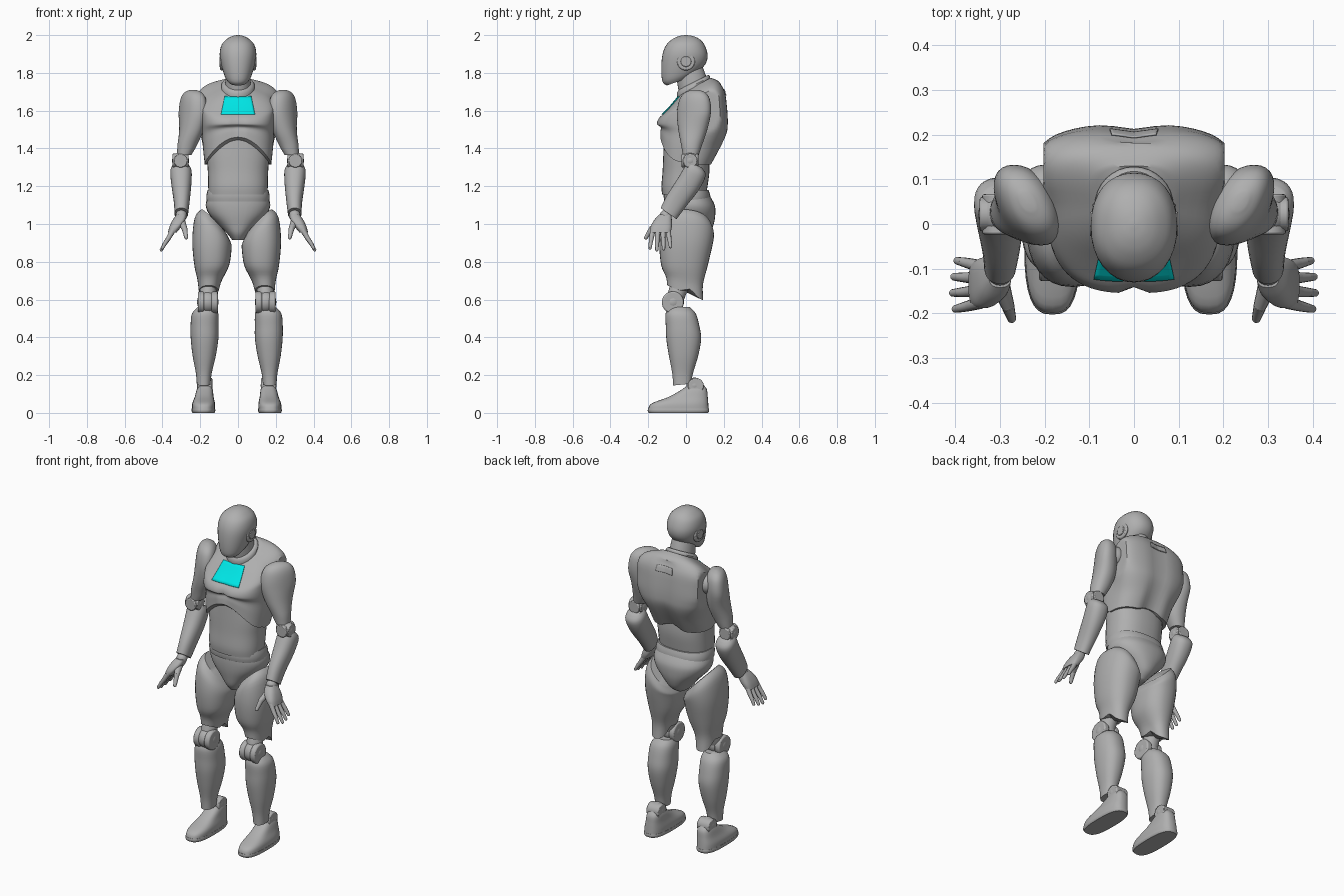
import bpy, bmesh, math
from mathutils import Vector, Matrix
from mathutils.bvhtree import BVHTree

if "Cube" in bpy.data.objects:
    bpy.data.objects.remove(bpy.data.objects["Cube"])


def material(name, colour):
    mat = bpy.data.materials.new(name)
    mat.use_nodes = True
    mat.diffuse_color = colour
    mat.node_tree.nodes["Principled BSDF"].inputs["Base Color"].default_value = colour
    return mat


GREY = material("body grey", (.43, .43, .43, 1))
CYAN = material("chest cyan", (0, .8, .8, 1))
parts = []


def finish(name, bm, pair=False, mat=GREY):
    """Turn a bmesh into an object, mirrored to the other side if it is a pair."""
    bmesh.ops.recalc_face_normals(bm, faces=bm.faces)
    mesh = bpy.data.meshes.new(name)
    bm.to_mesh(mesh)
    bm.free()
    mesh.materials.append(mat)
    obj = bpy.data.objects.new(name, mesh)
    bpy.context.collection.objects.link(obj)
    if pair:
        obj.modifiers.new("Mirror", "MIRROR").use_mirror_merge = False
    parts.append(obj)
    return obj


def spline(rings, steps):
    """Catmull-Rom interpolation between the given rings."""
    rows = [Vector(tuple(r) + (0,) * (7 - len(r))) for r in rings]
    rows = [rows[0]] + rows + [rows[-1]]
    out = []
    for a, b, c, d in zip(rows, rows[1:], rows[2:], rows[3:]):
        for i in range(steps):
            t = i / steps
            out.append(b + (c - a) * t / 2 + (a * 2 - b * 5 + c * 4 - d) * t * t / 2
                       + (b * 3 - a - c * 3 + d) * t ** 3 / 2)
    return out + [rows[-1]]


def loft(name, rings, pair=False, power=2, sides=32, steps=4, shape=None):
    """Skin rings of (z, x, y, x radius, y radius, slope along y, slope along x)."""
    bm = bmesh.new()
    loops = []
    for z, x, y, rx, ry, slope_y, slope_x in spline(rings, steps):
        loop = []
        for i in range(sides):
            angle = math.tau * i / sides
            c, s = math.cos(angle), math.sin(angle)
            dx = rx * math.copysign(abs(c) ** (2 / power), c)
            dy = ry * math.copysign(abs(s) ** (2 / power), s)
            co = Vector((x + dx, y + dy, z + dy * slope_y + dx * slope_x))
            loop.append(bm.verts.new(shape(co) if shape else co))
        loops.append(loop)
    for low, high in zip(loops, loops[1:]):
        for i in range(sides):
            j = (i + 1) % sides
            bm.faces.new((low[i], low[j], high[j], high[i]))
    for loop in (loops[0], loops[-1]):
        centre = bm.verts.new(sum((v.co for v in loop), Vector()) / sides)
        for i in range(sides):
            bm.faces.new((loop[i], loop[(i + 1) % sides], centre))
    return finish(name, bm, pair)


def ball(name, centre, radius):
    bm = bmesh.new()
    bmesh.ops.create_uvsphere(bm, u_segments=24, v_segments=16, radius=radius,
                              matrix=Matrix.Translation(centre))
    finish(name, bm, True)


def disc(name, centre, radius, depth, axis="Y"):
    """Bevelled hinge disc; turning about Y points its axle sideways, about X forwards."""
    bm = bmesh.new()
    bmesh.ops.create_cone(bm, cap_ends=True, segments=32, radius1=radius, radius2=radius, depth=depth,
                          matrix=Matrix.Translation(centre) @ Matrix.Rotation(math.pi / 2, 4, axis))
    bevel = finish(name, bm, True).modifiers.new("Bevel", "BEVEL")
    bevel.width, bevel.segments = radius / 8, 2


def bone(name, start, end, thick, thin):
    """Tapered finger segment with rounded ends."""
    start, end = Vector(start), Vector(end)
    axis = end - start
    bm = bmesh.new()
    turn = axis.to_track_quat("Z", "Y").to_matrix().to_4x4()
    bmesh.ops.create_cone(bm, cap_ends=True, segments=12, radius1=thick, radius2=thin, depth=axis.length,
                          matrix=Matrix.Translation((start + end) / 2) @ turn)
    for spot, radius in ((start, thick), (end, thin)):
        bmesh.ops.create_uvsphere(bm, u_segments=12, v_segments=8, radius=radius,
                                  matrix=Matrix.Translation(spot))
    finish(name, bm, True)


def plate(name, target, bottom, top, wide, narrow, facing, mat, lift):
    """Thin plate laid over the target, seen along the y axis."""
    tree = BVHTree.FromObject(target, bpy.context.evaluated_depsgraph_get())
    bm = bmesh.new()
    bmesh.ops.create_grid(bm, x_segments=16, y_segments=8, size=1)
    for v in bm.verts:
        t = (v.co.y + 1) / 2
        x, z = v.co.x * (wide + (narrow - wide) * t), bottom + (top - bottom) * t
        hit = tree.ray_cast(Vector((x, facing, z)), Vector((0, -facing, 0)))[0]
        v.co = (x, hit.y + facing * lift, z)
    solid = finish(name, bm, mat=mat).modifiers.new("Solidify", "SOLIDIFY")
    solid.thickness, solid.offset = lift, 0


# Head, ear discs and neck
loft("head", [(1.755, 0, -.04, .05, .062, .35), (1.785, 0, -.025, .07, .1, .3),
              (1.84, 0, -.012, .088, .119, .12), (1.9, 0, -.005, .097, .119),
              (1.95, 0, -.003, .086, .1), (1.98, 0, 0, .058, .07),
              (1.995, 0, 0, .03, .036), (2, 0, 0, .006, .006)], power=2.2)
disc("ear_rim", (.086, 0, 1.86), .047, .016)
disc("ear_button", (.09, 0, 1.86), .028, .018)
loft("neck", [(1.66, 0, .05, .07, .075, .4), (1.74, 0, .035, .068, .075, .4), (1.82, 0, .015, .062, .07, .3)])
loft("neck_collar", [(1.7, 0, .042, .087, .086, .5), (1.735, 0, .04, .088, .088, .5),
                     (1.75, 0, .04, .072, .078, .5)], steps=2)


def ramp(value, low, high):
    return min(max((value - low) / (high - low), 0), 1)


# Chest shell: arched lower rim, square upper back, groove between the pectorals
def chest_shape(co):
    square = ramp(co.y, .04, .2) * ramp(co.z, 1.4, 1.55)
    side = abs(co.x) * (1 + .4 * square)
    co.x = math.copysign(min(side, max(abs(co.x), .203)), co.x)
    rim = 1.46 - .12 * ramp(co.y, -.02, .08) - 4.3 * co.x ** 2
    joint, floor = 1.53, 1.315
    if co.z < joint:
        co.z = joint - (joint - co.z) * (joint - max(rim, floor)) / (joint - floor)
    if co.y < 0:
        co.y += .015 * math.exp(-(co.x / .018) ** 2 - ((co.z - 1.52) / .045) ** 2)
    elif co.z < 1.74:
        co.y -= .012 * math.exp(-(co.x / .05) ** 2)
    return co


chest = loft("chest", [(1.73, 0, .05, .08, .08, .55), (1.695, 0, .05, .158, .122, .5),
                       (1.645, 0, .045, .195, .162, .36), (1.59, 0, .037, .195, .183, .18),
                       (1.53, 0, .035, .192, .19, .04), (1.48, 0, .042, .19, .177),
                       (1.41, 0, .027, .186, .163), (1.315, 0, .002, .176, .138)],
             power=2.7, sides=64, shape=chest_shape)
plate("chest_panel", chest, 1.58, 1.675, .09, .07, -1, CYAN, .004)
plate("back_panel", chest, 1.68, 1.715, .055, .05, 1, GREY, .004)

# Abdomen, waist band and pelvis
loft("abdomen", [(1.155, 0, -.01, .155, .116), (1.2, 0, -.008, .158, .122), (1.28, 0, 0, .16, .124),
                 (1.37, 0, 0, .165, .12), (1.47, 0, 0, .15, .115)], power=2.4)
loft("waist_band", [(1.12, 0, .008, .166, .122), (1.15, 0, .005, .168, .124),
                    (1.18, 0, .002, .16, .117)], power=2.4, steps=2)
loft("pelvis", [(1.15, 0, .01, .158, .116), (1.1, 0, .022, .171, .13), (1.05, 0, .025, .152, .13),
                (1, 0, .025, .105, .122), (.95, 0, .02, .058, .105), (.915, 0, .01, .03, .07)], power=2.3)


# Arms, with shoulder caps that slant outwards to the rear
def cap_shape(co):
    co.x += .35 * (co.y - .04) * ramp(co.z, 1.42, 1.58)
    return co


ball("shoulder_ball", (.2, .075, 1.62), .058)
loft("upper_arm", [(1.71, .235, .05, .015, .02), (1.695, .235, .048, .042, .055), (1.66, .235, .046, .06, .08),
                   (1.59, .238, .042, .067, .09), (1.5, .247, .036, .063, .077),
                   (1.42, .268, .03, .052, .056), (1.365, .285, .025, .038, .042)],
     pair=True, power=2.2, shape=cap_shape)
ball("elbow_ball", (.304, .022, 1.335), .045)
disc("elbow_hinge", (.304, .022, 1.335), .038, .084)
disc("elbow_cap", (.304, .022, 1.335), .036, .09, "X")
loft("forearm", [(1.315, .303, .045, .04, .038, -.4), (1.28, .302, .048, .056, .056, -.4),
                 (1.21, .3, .012, .053, .057, -.5), (1.12, .298, -.052, .042, .05, -.6),
                 (1.055, .3, -.092, .036, .042, -.7)], pair=True, power=2.3)

# Hands
ball("wrist_ball", (.3, -.108, 1.045), .03)
loft("palm", [(1.05, .3, -.11, .026, .032), (1.02, .313, -.122, .034, .047), (.985, .332, -.131, .031, .056),
              (.955, .348, -.135, .023, .053)], pair=True, power=2.8)
for i, finger in enumerate(("little", "ring", "middle", "index")):
    y, reach = -.095 - .027 * i, (.88, 1, 1.05, .95)[i]
    joints = [(.345 + dx * reach, y + dy * (i - 1.4), .965 - dz * reach)
              for dx, dy, dz in ((0, 0, 0), (.023, -.004, .04), (.043, -.007, .07), (.058, -.009, .097))]
    for k, segment in enumerate(("base", "middle", "tip")):
        thick = .0145 - .002 * k
        bone(f"{finger}_finger_{segment}", joints[k], joints[k + 1], thick, thick - .002)
bone("thumb_base", (.3, -.135, 1.01), (.283, -.182, .975), .022, .015)
bone("thumb_tip", (.283, -.182, .975), (.274, -.212, .928), .015, .01)


# Legs, with thigh shells notched above the knee joint
def hem_shape(co):
    if co.z < .7:
        co.z += .03 * math.exp(-((co.y - .02) / .035) ** 2) * ramp(co.z, .7, .63)
    return co


first_leg = len(parts)
loft("thigh", [(1.005, .118, .02, .07, .112, -.15, 1), (.965, .126, .01, .096, .138, -.12, .7),
               (.89, .131, 0, .104, .141, 0, .2), (.78, .132, -.008, .092, .123),
               (.7, .143, -.008, .064, .098, -.2), (.635, .148, -.004, .054, .095, -.42)],
     pair=True, power=2.3, shape=hem_shape)
loft("knee_link", [(.7, .149, -.02, .04, .055), (.64, .152, -.045, .044, .05), (.58, .153, -.062, .044, .045)],
     pair=True, steps=2)
ball("knee_ball", (.153, -.068, .587), .057)
for side, label in ((-1, "inner"), (1, "outer")):
    disc(f"knee_hinge_{label}", (.153 + side * .036, -.07, .585), .058, .034)
loft("shin", [(.56, .158, -.035, .048, .055), (.525, .167, -.028, .07, .08), (.46, .17, -.018, .074, .089),
              (.39, .17, -.012, .073, .092), (.3, .172, -.013, .061, .077),
              (.21, .174, -.018, .042, .055), (.15, .175, -.02, .036, .048, .1)], pair=True, power=2.3)

# Ankles and feet
ball("ankle_ball", (.169, .045, .145), .042)
disc("ankle_hinge", (.169, .052, .143), .042, .08)
loft("foot", [(.02, .176, -.04, .061, .16), (.05, .175, -.032, .06, .15), (.085, .172, .012, .05, .103),
              (.125, .169, .045, .042, .065), (.15, .168, .052, .03, .04)], pair=True, power=2.8)
loft("sole", [(0, .176, -.04, .058, .157), (.01, .176, -.04, .063, .163), (.022, .176, -.04, .062, .161)],
     pair=True, power=2.8, steps=2)
# The stance leans slightly to one side
for leg in parts[first_leg:]:
    leg.location.x = -.007

# Smooth shading that keeps hard edges
bpy.ops.object.select_all(action="DESELECT")
for obj in parts:
    obj.select_set(True)
bpy.context.view_layer.objects.active = parts[0]
bpy.ops.object.shade_smooth_by_angle(angle=math.radians(40))
